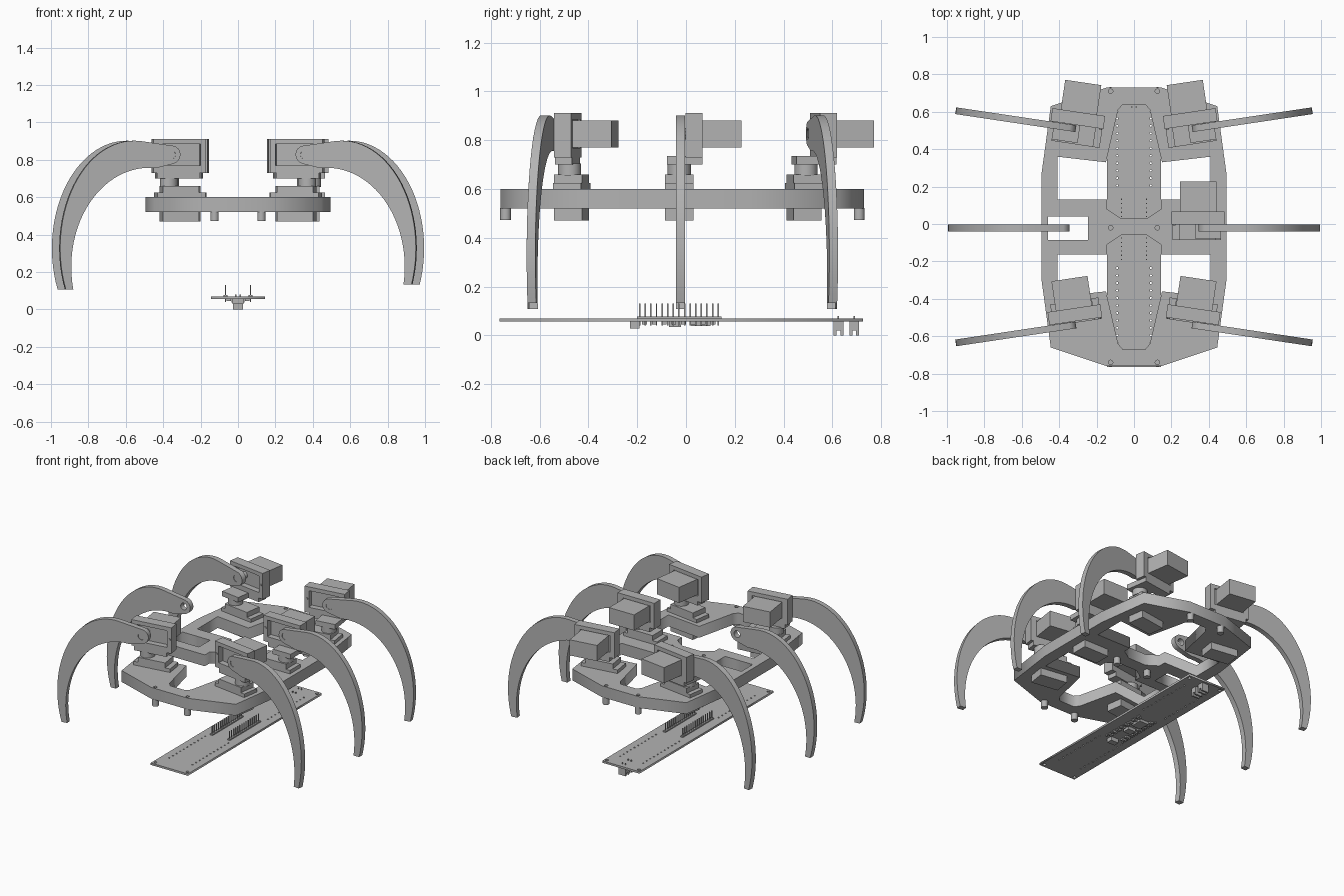
import bpy, math
from mathutils import Matrix, Vector

cube = bpy.data.objects.get("Cube")
if cube:
    bpy.data.objects.remove(cube)

grey = bpy.data.materials.new("light_grey")
grey.use_nodes = True
tone = (0.45, 0.45, 0.45, 1)
grey.diffuse_color = tone
grey.node_tree.nodes["Principled BSDF"].inputs["Base Color"].default_value = tone


def finish(obj, name, matrix):
    obj.name = name
    obj.data.materials.clear()
    obj.data.materials.append(grey)
    obj.data.transform(matrix)
    if matrix.determinant() < 0:
        obj.data.flip_normals()
    return obj


def box(name, x, y, z, matrix=Matrix()):
    """Box from its low and high limits on each axis."""
    bpy.ops.mesh.primitive_cube_add(size=1)
    spans = (x, y, z)
    centre = Vector([(a + b) / 2 for a, b in spans])
    size = [b - a for a, b in spans]
    return finish(bpy.context.object, name,
                  matrix @ Matrix.Translation(centre) @ Matrix.Diagonal((*size, 1)))


def cylinder(name, centre, radius, depth, matrix=Matrix(), along_y=False):
    bpy.ops.mesh.primitive_cylinder_add(vertices=24, radius=radius, depth=depth)
    turn = Matrix.Rotation(math.pi / 2, 4, 'X') if along_y else Matrix()
    obj = finish(bpy.context.object, name, matrix @ Matrix.Translation(centre) @ turn)
    bpy.ops.object.shade_smooth_by_angle(angle=math.radians(35))
    return obj


def arc(cx, cy, a, b, start, end, steps):
    """Points along an ellipse between two angles in degrees."""
    angles = [math.radians(start + (end - start) * i / steps) for i in range(steps + 1)]
    return [(cx + a * math.cos(t), cy + b * math.sin(t)) for t in angles]


def circle(x, y, r, sides=16):
    return arc(x, y, r, r, 0, 360, sides)[:-1]


def sheet(name, loops, thickness, matrix):
    """Flat extruded outline; every loop after the first is a hole."""
    curve = bpy.data.curves.new(name, 'CURVE')
    curve.dimensions = '2D'
    curve.fill_mode = 'BOTH'
    curve.extrude = thickness / 2
    for loop in loops:
        spline = curve.splines.new('POLY')
        spline.points.add(len(loop) - 1)
        for point, (x, y) in zip(spline.points, loop):
            point.co = (x, y, 0, 1)
        spline.use_cyclic_u = True
    obj = bpy.data.objects.new(name, curve)
    bpy.context.collection.objects.link(obj)
    bpy.ops.object.select_all(action='DESELECT')
    obj.select_set(True)
    bpy.context.view_layer.objects.active = obj
    bpy.ops.object.convert(target='MESH')
    return finish(bpy.context.object, name, matrix)


def symmetric(half):
    return half + [(-x, y) for x, y in reversed(half)]


# Body frame: outline, two big openings, an empty motor slot and screw holes
MID = -0.015
side = [(0.145, 0.745), (0.445, 0.645), (0.495, 0.28)]
outline = symmetric([(x, MID + y) for x, y in side] +
                    [(x, MID - y) for x, y in reversed(side)])
opening = [(0.07, 0.045), (0.145, 0.095), (0.145, 0.147), (0.41, 0.147),
           (0.41, 0.375), (0.15, 0.345), (0.085, 0.625), (0.06, 0.655)]
openings = [symmetric([(x, MID + s * y) for x, y in opening]) for s in (1, -1)]
slot = [(-0.46, -0.085), (-0.245, -0.085), (-0.245, 0.04), (-0.46, 0.04)]
posts = [(x, y) for x in (-0.125, 0.125) for y in (-0.74, -0.02, 0.71)]
sheet("body_frame", [outline, *openings, slot] + [circle(x, y, 0.012) for x, y in posts],
      0.08, Matrix.Translation((0, 0, 0.56)))
for x, y in posts:
    cylinder("standoff", (x, y, 0.497), 0.022, 0.05)

# Legs and their motors
PIVOT = 0.827


def leg(matrix, tip):
    outer_end = math.degrees(math.asin((tip + 0.5) / 0.575))
    inner_end = math.degrees(math.asin((tip + 0.6) / 0.53))
    shape = (arc(0, 0, 0.05, 0.05, 255, 110, 10) +
             arc(0.2, -0.5, 0.4, 0.575, 95, outer_end, 28) +
             arc(0.12, -0.6, 0.42, 0.53, inner_end, 95, 24))
    stand = Matrix.Translation((0, 0, PIVOT)) @ Matrix.Rotation(math.pi / 2, 4, 'X')
    sheet("leg", [shape, circle(0, 0, 0.024)], 0.036, matrix @ stand)
    bpy.ops.object.shade_smooth_by_angle(angle=math.radians(25))


def motors(matrix, hip_y):
    # Hip motor standing in the frame
    box("hip_motor", (-0.155, 0.04), (hip_y - 0.058, hip_y + 0.058), (0.47, 0.66), matrix)
    box("hip_motor_flange", (-0.19, 0.07), (hip_y - 0.058, hip_y + 0.058),
        (0.60, 0.625), matrix)
    cylinder("hip_hub", (0, hip_y, 0.68), 0.048, 0.05, matrix)
    box("bracket_base", (-0.07, 0.07), (min(hip_y - 0.05, 0.02), 0.09), (0.70, 0.735), matrix)
    # Upright bracket around the leg motor
    low, high = -0.195, 0.09
    box("bracket_top", (low, high), (0.02, 0.09), (0.885, 0.912), matrix)
    box("bracket_bottom", (low, high), (0.02, 0.09), (0.73, 0.768), matrix)
    box("bracket_inner_wall", (low, -0.165), (0.02, 0.09), (0.768, 0.885), matrix)
    box("bracket_outer_wall", (0.05, high), (0.02, 0.09), (0.768, 0.885), matrix)
    box("bracket_foot", (-0.16, 0.06), (0.02, 0.09), (0.70, 0.73), matrix)
    # Leg motor lying through the bracket
    box("leg_motor", (-0.15, 0.045), (0.06, 0.25), (0.77, 0.88), matrix)
    box("leg_motor_flange", (-0.18, 0.07), (0.06, 0.08), (0.76, 0.89), matrix)
    cylinder("leg_hub", (0, 0.025, PIVOT), 0.024, 0.08, matrix, along_y=True)
    for x in (-0.18, 0.07):
        cylinder("bracket_screw", (x, 0.018, PIVOT), 0.008, 0.008, matrix, along_y=True)


TILT = math.radians(8.5)
stations = [  # pivot x, pivot y, turn, hip offset
    (0.36, -0.547, -TILT, 0.07),
    (0.395, -0.022, 0, -0.006),
    (0.36, 0.517, TILT, -0.025),
]
for mirror in (1, -1):
    for x, y, turn, hip_y in stations:
        place = (Matrix.Diagonal((mirror, 1, 1, 1)) @ Matrix.Translation((x, y, 0)) @
                 Matrix.Rotation(turn, 4, 'Z'))
        leg(place, -0.695 if mirror > 0 else -0.72)
        if turn or mirror > 0:
            motors(place, hip_y)

# Circuit board with rows of holes
board = [(-0.145, -0.765), (0.145, -0.765), (0.145, 0.725), (-0.145, 0.725)]
rows = [circle(x, MID + s * (0.22 + 0.04 * i), 0.006, 6)
        for x in (-0.09, 0.09) for s in (1, -1) for i in range(11)]
corners = [circle(x, y, 0.011, 12) for x in (-0.125, 0.125) for y in (-0.74, 0.70)]
sheet("circuit_board", [board] + rows + corners, 0.014, Matrix.Translation((0, 0, 0.063)))

# Pin headers on top
for x in (-0.067, 0.067):
    box("header_base", (x - 0.01, x + 0.01), (-0.2, 0.145), (0.07, 0.078))
    for i in range(15):
        y = -0.19 + 0.023 * i
        box("header_pin", (x - 0.003, x + 0.003), (y - 0.003, y + 0.003), (0.04, 0.13))

# Parts underneath the board
box("usb_socket", (-0.03, 0.03), (-0.23, -0.19), (0.028, 0.057))
box("main_chip", (-0.035, 0.035), (0.02, 0.10), (0.038, 0.057))
box("small_chip", (-0.03, 0.03), (-0.07, -0.02), (0.035, 0.057))
for i in range(8):
    y = -0.17 + 0.04 * i
    for x in (-0.05, 0.05):
        box("small_component", (x - 0.012, x + 0.012), (y - 0.01, y + 0.01), (0.045, 0.057))
for y in (0.625, 0.69):
    box("connector_base", (-0.027, 0.027), (y - 0.02, y + 0.02), (0.02, 0.057))
    for s in (-1, 1):
        box("connector_wall", (-0.027, 0.027), (y + s * 0.014 - 0.006, y + s * 0.014 + 0.006),
            (0.0, 0.02))
        box("connector_pin", (s * 0.012 - 0.003, s * 0.012 + 0.003),
            (y - 0.003, y + 0.003), (0.057, 0.08))
